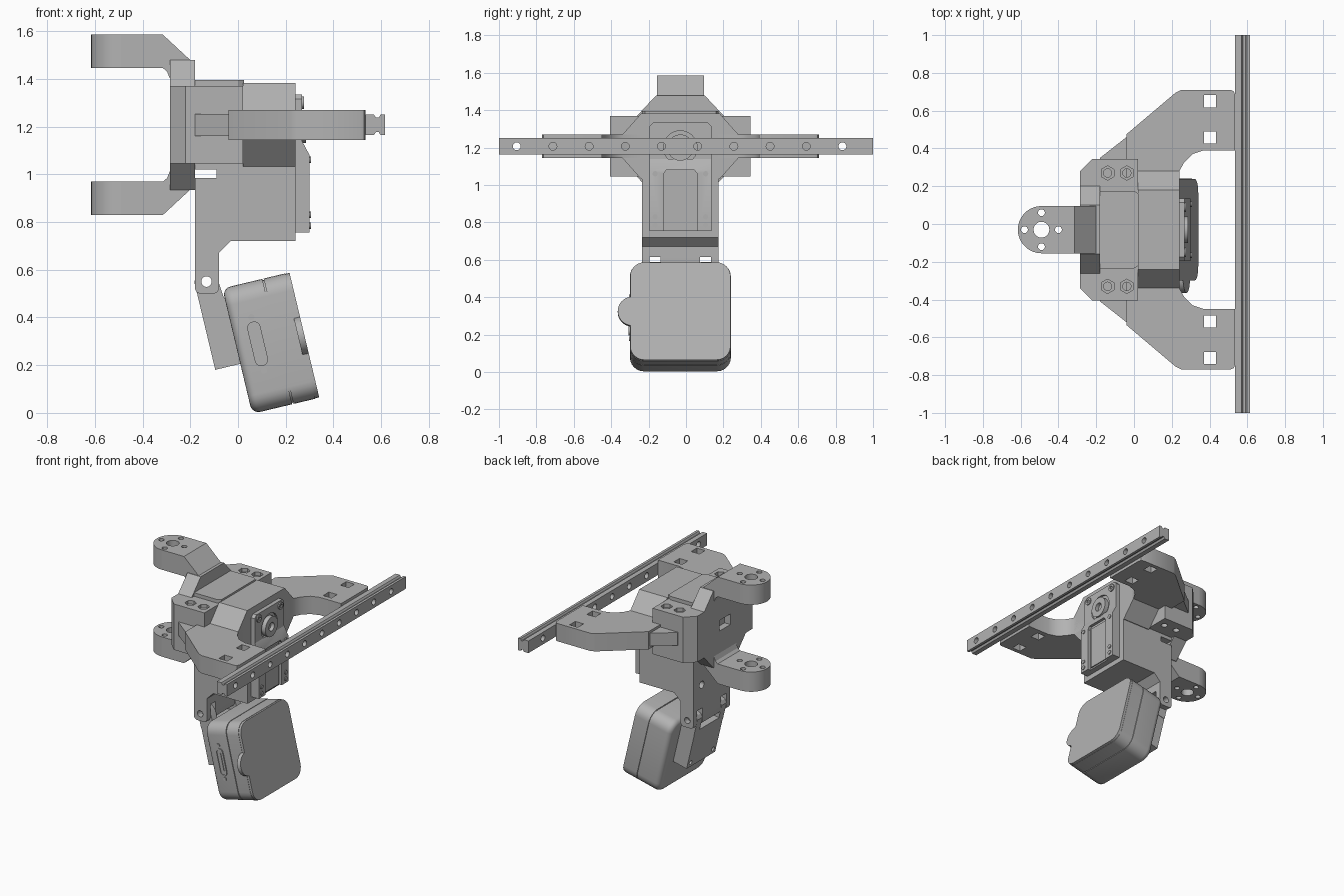
import bpy, bmesh, math
from mathutils import Matrix

cube = bpy.data.objects.get("Cube")
if cube:
    bpy.data.objects.remove(cube)

MID_Y = -0.03      # symmetry plane of the assembly
MID_Z = 1.207      # height of the rail and joint axis
TILT = Matrix.Translation((-0.003, 0, 0.259)) @ Matrix.Rotation(math.radians(-13.4), 4, 'Y')
parts = []

mat = bpy.data.materials.new("plain grey")
mat.use_nodes = True
grey = (0.45, 0.45, 0.45, 1)
mat.diffuse_color = grey
mat.node_tree.nodes["Principled BSDF"].inputs["Base Color"].default_value = grey


def prism(name, pts, axis, lo, hi, tilt=False, keep=True, bevel=0):
    """Extrude a profile: X takes (y, z), Y takes (x, z), Z takes (x, y)."""
    place = {'X': lambda a, b, t: (t, a, b), 'Y': lambda a, b, t: (a, t, b),
             'Z': lambda a, b, t: (a, b, t)}[axis]
    bm = bmesh.new()
    low = bm.faces.new([bm.verts.new(place(a, b, lo)) for a, b in pts])
    high = [bm.verts.new(place(a, b, hi)) for a, b in pts]
    bm.faces.new(high)
    for i, v in enumerate(low.verts[:]):
        j = (i + 1) % len(pts)
        bm.faces.new((v, low.verts[j], high[j], high[i]))
    bmesh.ops.recalc_face_normals(bm, faces=bm.faces)
    if bevel:
        bmesh.ops.bevel(bm, geom=low.edges[:], offset=bevel, segments=5, profile=0.5,
                        affect='EDGES')
    if tilt:
        bm.transform(TILT)
    mesh = bpy.data.meshes.new(name)
    bm.to_mesh(mesh)
    bm.free()
    mesh.materials.append(mat)
    obj = bpy.data.objects.new(name, mesh)
    bpy.context.collection.objects.link(obj)
    if keep:
        parts.append(obj)
    return obj


def rect(a0, a1, b0, b1):
    return [(a0, b0), (a1, b0), (a1, b1), (a0, b1)]


def ring(a, b, r, n=24, start=0.0, sweep=2 * math.pi):
    step = sweep / n if sweep > 6 else sweep / (n - 1)
    return [(a + r * math.cos(start + i * step), b + r * math.sin(start + i * step))
            for i in range(n)]


def round_rect(w, h, r, n=7):
    out = []
    for k, (a, b) in enumerate([(1, 1), (-1, 1), (-1, -1), (1, -1)]):
        out += ring(a * (w - r), b * (h - r), r, n, k * math.pi / 2, math.pi / 2)
    return out


def octagon(top, top_z, side, side_z):
    half = [(top, top_z), (side, side_z), (side, -side_z), (top, -top_z)]
    return [(y, MID_Z + z) for y, z in half + [(-y, z) for y, z in reversed(half)]]


def cut(obj, cutters):
    for c in cutters:
        c.hide_render = True
        mod = obj.modifiers.new("cut", 'BOOLEAN')
        mod.operation, mod.solver, mod.object = 'DIFFERENCE', 'EXACT', c
    bpy.context.view_layer.update()
    dg = bpy.context.evaluated_depsgraph_get()
    new = bpy.data.meshes.new_from_object(obj.evaluated_get(dg))
    obj.modifiers.clear()
    obj.data = new
    for c in cutters:
        bpy.data.objects.remove(c)


def hole(pts, axis, lo, hi, tilt=False):
    return prism("cutter", pts, axis, lo, hi, tilt, keep=False)


def flip(pts, s):
    return pts if s > 0 else [(a, 2 * MID_Z - b) for a, b in pts]


# Grooved rail with a row of holes
half = [(0.535, 0.043), (0.57, 0.043), (0.578, 0.03), (0.59, 0.03), (0.597, 0.043), (0.615, 0.043)]
rail = prism("rail", [(x, MID_Z + z) for x, z in half] +
             [(x, MID_Z - z) for x, z in reversed(half)], 'Y', -1 - MID_Y, 1 - MID_Y)
cut(rail, [hole(ring(-0.875 + 0.1935 * i, MID_Z, 0.021, 16), 'X', 0.5, 0.65) for i in range(10)])

# Support arms, their thinner roots, and the bolted side flanges
for s, side in ((1, "left"), (-1, "right")):
    def m(pts):
        return [(x, s * y) for x, y in pts]
    arm = prism(side + "_arm", m([(-0.04, 0.2), (0.24, 0.2), (0.24, 0.31), (0.265, 0.355), (0.31, 0.4),
                (0.37, 0.42), (0.535, 0.42), (0.535, 0.715), (0.528, 0.733), (0.51, 0.74),
                (0.25, 0.74), (0.22, 0.725), (-0.04, 0.505)]), 'Z', MID_Z - 0.063, MID_Z + 0.063)
    cut(arm, [hole(m(rect(0.37, 0.435, y - 0.032, y + 0.032)), 'Z', 1.1, 1.3) for y in (0.68, 0.487)])
    prism(side + "_arm_root", m([(-0.18, 0.2), (-0.04, 0.2), (-0.04, 0.49), (-0.18, 0.38)]),
          'Z', MID_Z - 0.046, MID_Z + 0.046)
    flange = prism(side + "_flange", m([(-0.285, 0.18), (0.02, 0.18), (0.02, 0.375), (-0.22, 0.375),
                   (-0.285, 0.31)]), 'Z', 1.045, 1.37)
    cutters = []
    for x in (-0.14, -0.038):
        cutters.append(hole(m(ring(x, 0.3, 0.022, 16)), 'Z', 1.0, 1.4))
        cutters.append(hole(m(ring(x, 0.3, 0.038, 6, math.pi / 6)), 'Z', 1.345, 1.4))
    cut(flange, cutters)

# Central housing
prism("motor_housing", octagon(0.21, 0.175, 0.31, 0.063), 'X', 0.02, 0.24)
prism("motor_cover", [(-0.18, -0.205), (0.0, -0.205), (0.025, -0.19), (0.025, 0.19), (0.0, 0.205),
                      (-0.18, 0.205)], 'Z', 1.02, 1.395)
plate = prism("back_plate", octagon(0.13, 0.272, 0.31, 0.08), 'X', -0.285, -0.18)
cut(plate, [hole(rect(-0.06, 0.06, 1.17, 1.245), 'X', -0.3, -0.24)])

# Upper and lower clevis arms with rounded, drilled ends
for s, side in ((1, "upper"), (-1, "lower")):
    prism(side + "_clevis_arm", flip([(-0.49, 1.585), (-0.315, 1.585), (-0.18, 1.46), (-0.18, 1.3),
          (-0.285, 1.3), (-0.285, 1.42), (-0.315, 1.445), (-0.49, 1.445)], s), 'Y', -0.125, 0.125)
    prism(side + "_clevis_gusset", flip([(-0.32, 1.485), (-0.285, 1.485), (-0.285, 1.4)], s),
          'Y', -0.125, 0.125)
    lobe = prism(side + "_clevis_lobe", ring(-0.49, 0, 0.125, 19, math.pi / 2, math.pi),
                 'Z', *sorted((MID_Z + s * 0.238, MID_Z + s * 0.378)))
    spots = [(-0.49, 0, 0.042)] + [(-0.49 + dx, dy, 0.018)
                                   for dx, dy in ((0.09, 0), (-0.09, 0), (0, 0.09), (0, -0.09))]
    for o in (lobe, parts[-3]):
        cut(o, [hole(ring(x, y, r, 20), 'Z', *sorted((MID_Z + s * 0.2, MID_Z + s * 0.4)))
                for x, y, r in spots])

# Hanging bracket with hinge knuckles
bracket = prism("hanging_bracket", [(-0.18, 0.985), (-0.18, 0.615), (-0.08, 0.615), (-0.08, 0.67),
                (-0.03, 0.72), (0.24, 0.72), (0.24, 1.06), (-0.09, 1.06), (-0.09, 0.985)],
                'Y', -0.205, 0.205)
cut(bracket, [hole(ring(y, 0.78, 0.025, 16), 'X', -0.2, -0.13) for y in (-0.11, 0.11)])
knuckle = [(-0.18, 0.615), (-0.18, 0.52), (-0.174, 0.506), (-0.16, 0.5), (-0.1, 0.5), (-0.086, 0.506),
           (-0.08, 0.52), (-0.08, 0.615)]
for name, y0, y1 in (("right_knuckle", -0.205, -0.165), ("middle_knuckle", -0.105, 0.105),
                     ("left_knuckle", 0.165, 0.205)):
    k = prism(name, knuckle, 'Y', y0, y1)
    cut(k, [hole(ring(-0.132, 0.55, 0.022, 20), 'Y', -0.3, 0.3)])

# Motor faces: upper plate with hub, lower plate with recessed panel, screws
top_face = prism("upper_motor_face", [(-0.165, 1.02), (0.165, 1.02), (0.165, 1.315), (0.145, 1.335),
                 (-0.145, 1.335), (-0.165, 1.315)], 'X', 0.24, 0.268)
cut(top_face, [hole(ring(0, 1.2, 0.09, 32), 'X', 0.255, 0.3)])
hub = prism("hub", ring(0, 1.2, 0.07, 32), 'X', 0.24, 0.285)
cut(hub, [hole(ring(0, 1.2, 0.03, 20), 'X', 0.26, 0.3)])
low_face = prism("lower_motor_face", [(0.24, 0.755), (0.3, 0.755), (0.3, 1.08), (0.268, 1.14),
                                      (0.24, 1.14)], 'Y', -0.165, 0.165)
cut(low_face, [hole([(-0.09, 0.74), (0.09, 0.74), (0.09, 1.06), (0.075, 1.08), (-0.075, 1.08),
                     (-0.09, 1.06)], 'X', 0.28, 0.32)])
prism("recessed_panel", rect(-0.075, 0.075, 0.765, 1.06), 'X', 0.27, 0.288)
for y in (-0.12, 0.12):
    screw = prism("upper_screw", ring(y, 1.3, 0.026, 16), 'X', 0.26, 0.276)
    cut(screw, [hole(ring(y, 1.3, 0.013, 6), 'X', 0.268, 0.29)])
for y in (-0.135, 0.135):
    for z in (0.785, 0.83, 1.06):
        prism("lower_screw", ring(y, z, 0.014, 14), 'X', 0.29, 0.306)

# Tilted camera case: rounded back shell, front shell, cover with side bulge
prism("camera_back_shell", round_rect(0.27, 0.27, 0.075), 'X', 0, 0.172, True, bevel=0.035)
prism("camera_seam", round_rect(0.264, 0.264, 0.07), 'X', 0.165, 0.185, True)
prism("camera_front_shell", round_rect(0.27, 0.27, 0.075), 'X', 0.178, 0.272, True)
prism("camera_front_cover", round_rect(0.268, 0.268, 0.075), 'X', 0.272, 0.289, True)
prism("camera_cover_bulge", ring(-0.255, 0.0, 0.08, 28), 'X', 0.262, 0.289, True)


# Side port and its screws
def slot(w, h):
    return [(0.09 + x, 0.01 + z) for x, z in round_rect(w, h, w * 0.95)]


parts_before = len(parts)
port = prism("port_rim", slot(0.028, 0.095), 'Y', -0.277, -0.265, True)
cut(port, [hole(slot(0.02, 0.085), 'Y', -0.3, -0.272, True)])
prism("port_tongue", slot(0.009, 0.065), 'Y', -0.276, -0.265, True)
for z in (0.125, -0.105):
    prism("port_screw", ring(0.09, z, 0.013, 16), 'Y', -0.276, -0.265, True)

# Hinge plate and lugs behind the camera
hinge = prism("hinge_plate", rect(-0.108, 0.01, -0.055, 0.23), 'Y', -0.16, 0.16, True)
cut(hinge, [hole(ring(y, -0.02, 0.016, 14), 'X', -0.2, -0.07, True) for y in (-0.125, 0.125)])
for s, side in ((1, "left"), (-1, "right")):
    lug = prism(side + "_hinge_lug", [(-0.108, 0.2), (0.0, 0.2), (-0.01, 0.31), (-0.03, 0.342),
                (-0.06, 0.352), (-0.09, 0.345), (-0.108, 0.325)], 'Y', *sorted((s * 0.107, s * 0.163)), True)
    cut(lug, [hole(ring(-0.132, 0.55, 0.022, 20), 'Y', -0.3, 0.3)])

# Shift onto the symmetry plane and shade round surfaces smooth
bpy.ops.object.select_all(action='DESELECT')
for o in parts:
    o.location.y = MID_Y
    o.select_set(True)
bpy.context.view_layer.objects.active = parts[0]
bpy.ops.object.shade_smooth_by_angle(angle=math.radians(30))
